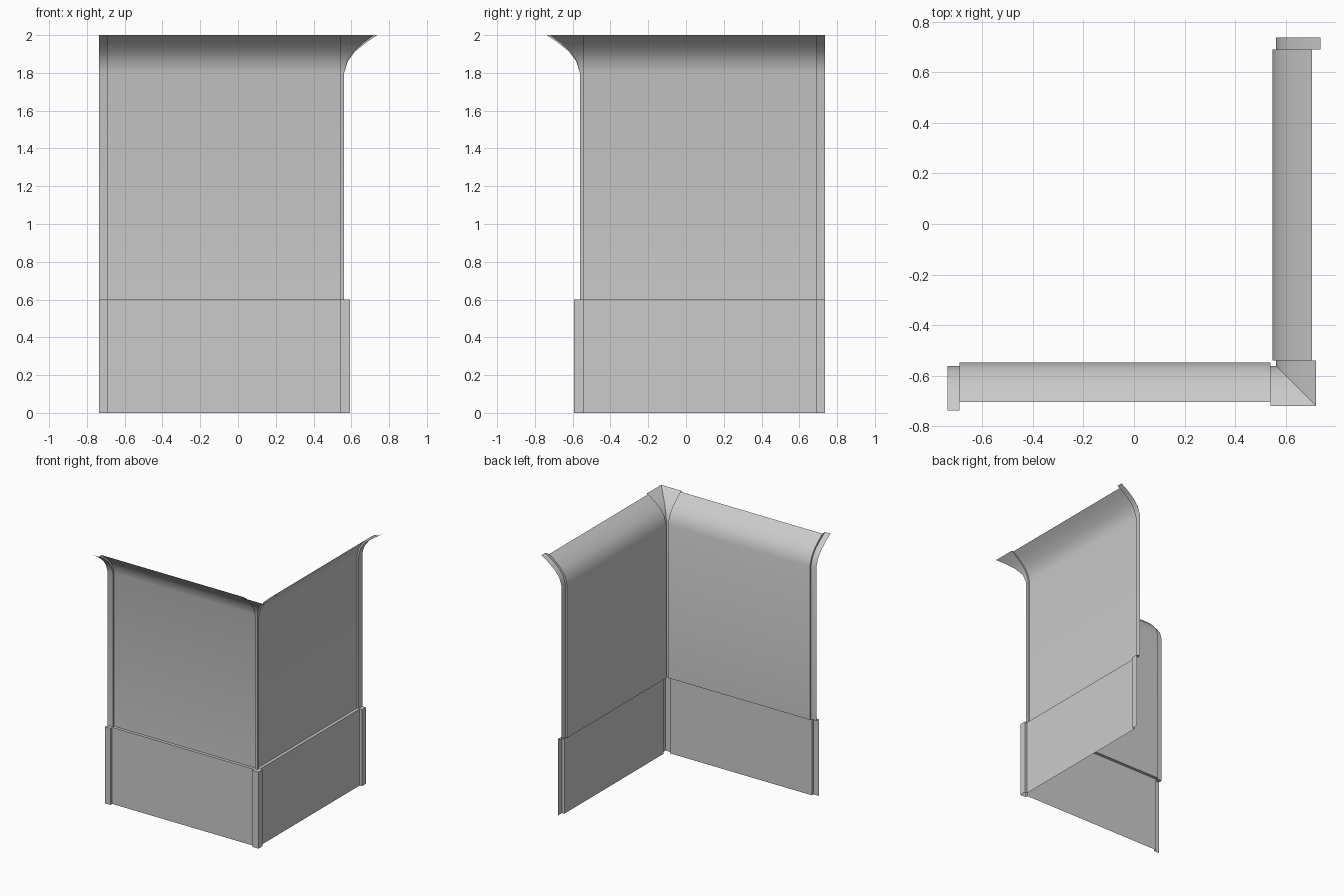
import bpy

if "Cube" in bpy.data.objects:
    bpy.data.objects.remove(bpy.data.objects["Cube"])

CURVE = [(0.0, 1.8), (0.11, 1.862), (0.33, 1.913), (0.66, 1.96), (1.0, 2.0)]


def profile(base, face, lip):
    """(distance outward, height): plinth, ledge, wall face and flared top."""
    pts = [(base, 0), (base, 0.6), (face, 0.6)]
    return pts + [(face + (lip - face) * t, z) for t, z in CURVE]


WALL = profile(0.572, 0.548, 0.703)
END = profile(0.592, 0.562, 0.737)
CORNER = profile(0.592, 0.562, 0.719)


def column(x, prof):
    return [(x, -d, z) for d, z in prof]


def mirrored(cols):
    """Reflect about the mitre line so the front leg becomes the right leg."""
    return [[(-y, -x, z) for x, y, z in c] for c in reversed(cols)]


def sheet(name, cols):
    n = len(cols[0])
    verts = [p for c in cols for p in c]
    faces = [(i * n + j, (i + 1) * n + j, (i + 1) * n + j + 1, i * n + j + 1)
             for i in range(len(cols) - 1) for j in range(n - 1)]
    me = bpy.data.meshes.new(name)
    me.from_pydata(verts, [], faces)
    ob = bpy.data.objects.new(name, me)
    bpy.context.collection.objects.link(ob)
    bpy.ops.object.select_all(action='DESELECT')
    ob.select_set(True)
    bpy.context.view_layer.objects.active = ob
    bpy.ops.object.shade_smooth_by_angle(angle=0.6)


# Wall panels with plinth and flared top
panel = [column(-0.69, WALL), column(0.54, WALL)]
sheet("front_panel", panel)
sheet("right_panel", mirrored(panel))

# Raised trim strips at the free ends, with a return to the panel
trim = [column(-0.737, END), column(-0.69, END), column(-0.69, WALL)]
sheet("front_end_trim", trim)
sheet("right_end_trim", mirrored(trim))

# Mitred corner trim, both legs
leg = [column(0.54, WALL), column(0.54, CORNER)]
mitre = [(d, -d, z) for d, z in CORNER]
sheet("corner_trim", leg + [mitre] + mirrored(leg))
